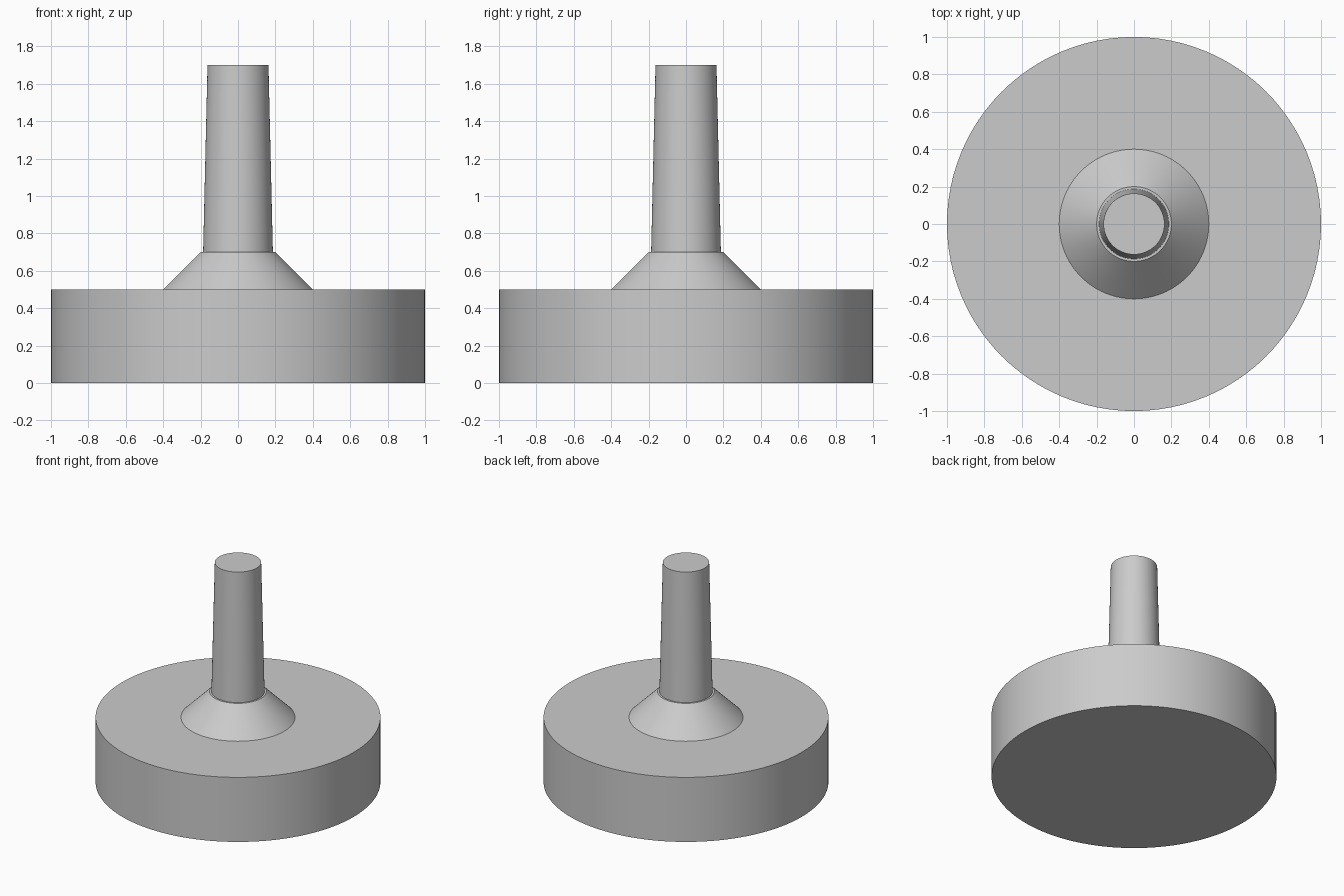
import bpy
import math

cube = bpy.data.objects.get("Cube")
if cube:
    bpy.data.objects.remove(cube, do_unlink=True)

GREY = (0.6, 0.6, 0.6, 1.0)
grey = bpy.data.materials.new("plain_grey")
grey.use_nodes = True
grey.diffuse_color = GREY
grey.node_tree.nodes["Principled BSDF"].inputs["Base Color"].default_value = GREY


def round_part(name, bottom_radius, top_radius, z_bottom, z_top):
    """Upright capped cone or cylinder between two heights."""
    bpy.ops.mesh.primitive_cone_add(
        vertices=96, radius1=bottom_radius, radius2=top_radius,
        depth=z_top - z_bottom, location=(0, 0, (z_bottom + z_top) / 2))
    part = bpy.context.object
    part.name = name
    part.data.materials.append(grey)
    bpy.ops.object.shade_smooth_by_angle(angle=math.radians(30))
    return part


# Wide disc at the bottom
round_part("base_disc", 1.0, 1.0, 0.0, 0.5)
# Sloped collar around the foot of the stem
round_part("collar", 0.4, 0.2, 0.5, 0.7)
# Slightly tapered stem, standing inside the collar
round_part("stem", 0.19, 0.163, 0.55, 1.7)
